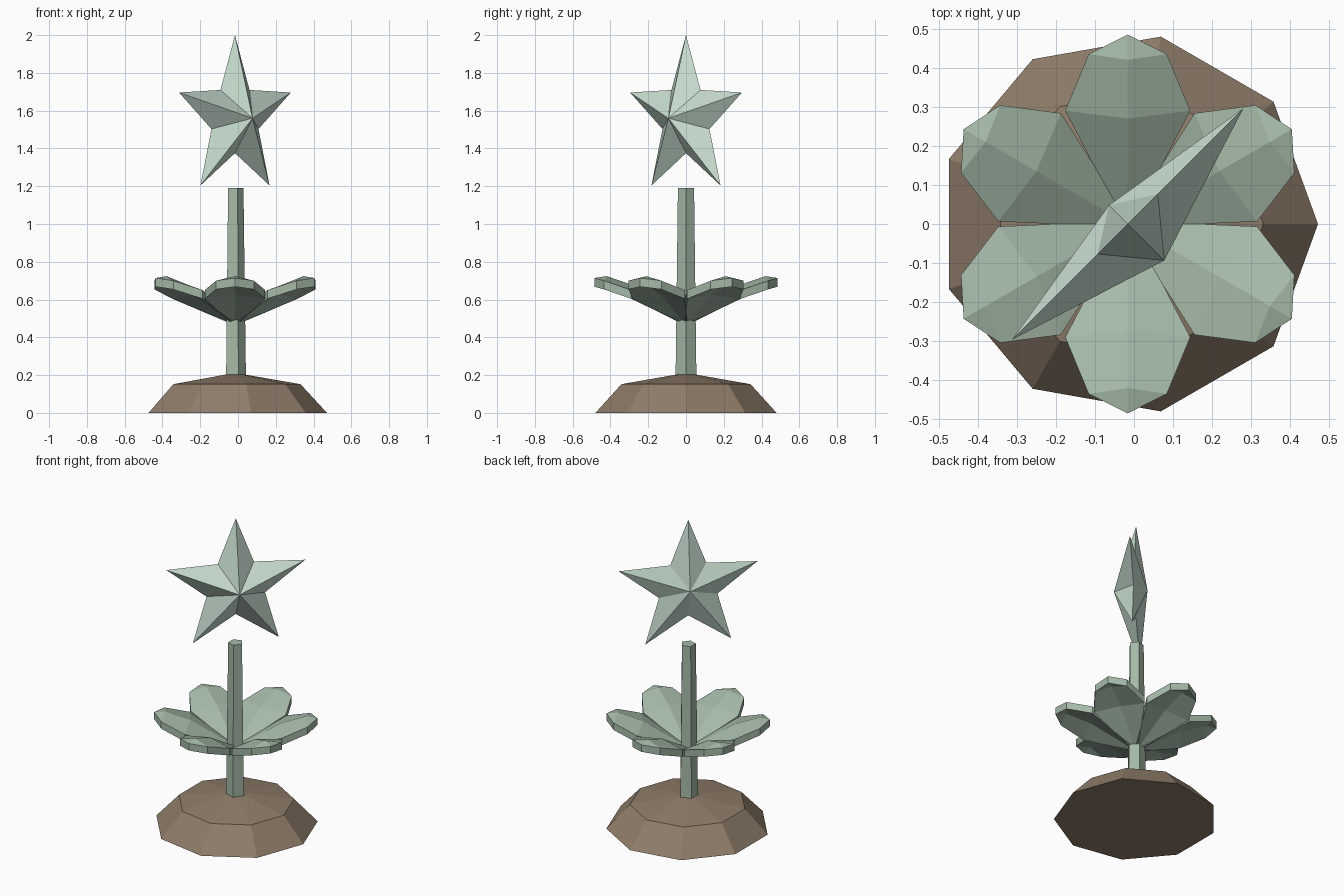
import bpy, bmesh, math
from mathutils import Matrix

if "Cube" in bpy.data.objects:
    bpy.data.objects.remove(bpy.data.objects["Cube"])

CX = -0.016  # shared vertical axis of all parts


def material(name, rgb):
    m = bpy.data.materials.new(name)
    m.diffuse_color = (*rgb, 1)
    m.use_nodes = True
    m.node_tree.nodes["Principled BSDF"].inputs["Base Color"].default_value = m.diffuse_color
    return m


SOIL = material("soil_brown", (0.275, 0.205, 0.143))
LEAF = material("leaf_green", (0.376, 0.491, 0.392))
PALE = material("pale_green", (0.578, 0.730, 0.631))


def add_mesh(name, verts, faces, mat, z=0.0, turn=0.0):
    bm = bmesh.new()
    vs = [bm.verts.new(v) for v in verts]
    for f in faces:
        bm.faces.new([vs[i] for i in f])
    bmesh.ops.recalc_face_normals(bm, faces=bm.faces[:])
    me = bpy.data.meshes.new(name)
    bm.to_mesh(me)
    bm.free()
    me.materials.append(mat)
    ob = bpy.data.objects.new(name, me)
    ob.matrix_world = Matrix.Translation((CX, 0, z)) @ Matrix.Rotation(turn, 4, 'Z')
    bpy.context.collection.objects.link(ob)
    return ob


def lathe(name, sides, rings, mat, apex=None):
    """Stack of polygon rings (radius, height), capped flat or with an apex."""
    verts, faces = [], []
    for r, z in rings:
        for i in range(sides):
            a = math.tau * i / sides
            verts.append((r * math.cos(a), r * math.sin(a), z))
    for k in range(len(rings) - 1):
        for i in range(sides):
            j = (i + 1) % sides
            faces.append((k * sides + i, k * sides + j,
                          (k + 1) * sides + j, (k + 1) * sides + i))
    faces.append(tuple(range(sides)))
    top = (len(rings) - 1) * sides
    if apex is None:
        faces.append(tuple(range(top, top + sides)))
    else:
        verts.append((0, 0, apex))
        for i in range(sides):
            faces.append((top + i, top + (i + 1) % sides, len(verts) - 1))
    return add_mesh(name, verts, faces, mat)


# Soil mound and stem
lathe("soil_mound", 9, [(0.487, 0), (0.347, 0.152)], SOIL, apex=0.212)
lathe("stem", 5, [(0.0585, 0.15), (0.045, 1.19)], LEAF)

# Leaves: folded top surface with a matching underside and a rim between them
top = [(0.04, 0, 0.535), (0.27, 0, 0.672), (0.42, 0, 0.724), (0.485, 0, 0.714),   # midrib
       (0.04, 0.03, 0.53), (0.29, 0.16, 0.65), (0.435, 0.10, 0.70),               # left edge
       (0.04, -0.03, 0.53), (0.29, -0.16, 0.65), (0.435, -0.10, 0.70)]            # right edge
surface = [(0, 1, 5, 4), (1, 2, 6, 5), (2, 3, 6),
           (0, 7, 8, 1), (1, 8, 9, 2), (2, 9, 3)]
outline = [0, 4, 5, 6, 3, 9, 8, 7]
n = len(top)
leaf_verts = top + [(x, y, z - 0.046) for x, y, z in top]
leaf_faces = surface + [tuple(i + n for i in reversed(f)) for f in surface]
for a, b in zip(outline, outline[1:] + outline[:1]):
    leaf_faces.append((a, b, b + n, a + n))
for k in range(6):
    add_mesh(f"leaf_{k + 1}", leaf_verts, leaf_faces, LEAF,
             turn=math.radians(30 + 60 * k))

# Five-pointed star standing on the diagonal, deeper on its front side
star_verts = []
for i in range(10):
    r = 0.185 if i % 2 else 0.44
    a = math.pi * i / 5
    star_verts.append((r * math.sin(a), 0, r * math.cos(a)))
star_verts += [(0, -0.132, 0), (0, 0.068, 0)]
star_faces = [(i, (i + 1) % 10, c) for i in range(10) for c in (10, 11)]
add_mesh("star", star_verts, star_faces, PALE, z=1.56, turn=math.radians(45))
